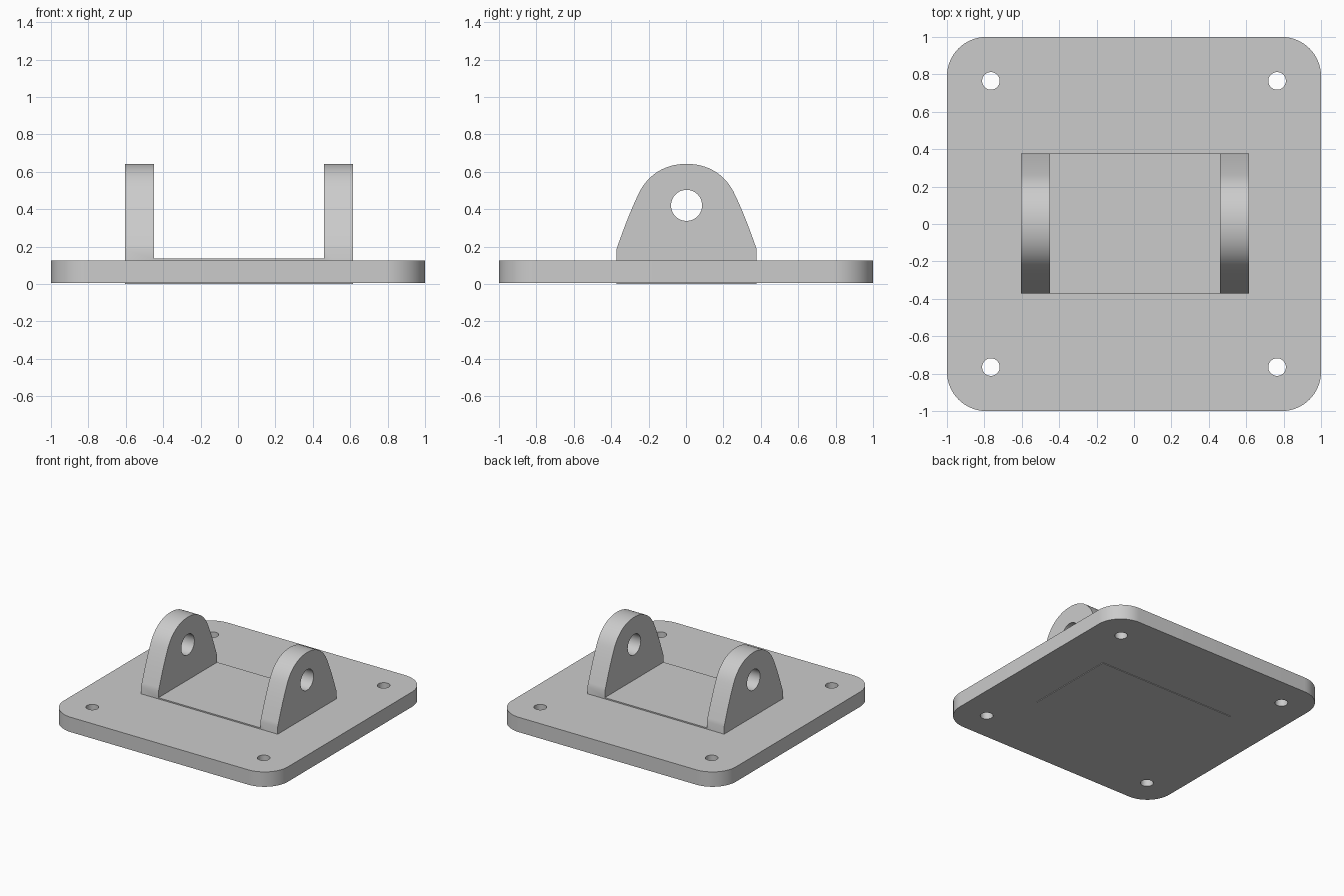
import bpy, bmesh, math
from mathutils import Vector, Matrix
from mathutils.geometry import interpolate_bezier

if "Cube" in bpy.data.objects:
    bpy.data.objects.remove(bpy.data.objects["Cube"])

grey = bpy.data.materials.new("plain grey")
grey.diffuse_color = (0.6, 0.6, 0.6, 1)
grey.use_nodes = True
grey.node_tree.nodes["Principled BSDF"].inputs["Base Color"].default_value = grey.diffuse_color


def extrude_outline(name, points, vector):
    """Solid made by pushing a closed outline along a vector."""
    bm = bmesh.new()
    face = bm.faces.new([bm.verts.new(p) for p in points])
    out = bmesh.ops.extrude_face_region(bm, geom=[face])["geom"]
    bmesh.ops.translate(bm, vec=vector,
                        verts=[g for g in out if isinstance(g, bmesh.types.BMVert)])
    bmesh.ops.recalc_face_normals(bm, faces=bm.faces)
    mesh = bpy.data.meshes.new(name)
    bm.to_mesh(mesh)
    bm.free()
    mesh.materials.append(grey)
    obj = bpy.data.objects.new(name, mesh)
    bpy.context.collection.objects.link(obj)
    return obj


def cut(obj, cutter):
    """Subtract the cutter, then remove it."""
    bpy.context.view_layer.objects.active = obj
    mod = obj.modifiers.new("cut", "BOOLEAN")
    mod.operation = "DIFFERENCE"
    mod.solver = "EXACT"
    mod.object = cutter
    bpy.ops.object.modifier_apply(modifier=mod.name)
    bpy.data.objects.remove(cutter)


def cylinder(radius, depth, location, rotation=(0, 0, 0)):
    bpy.ops.mesh.primitive_cylinder_add(vertices=48, radius=radius, depth=depth,
                                        location=location, rotation=rotation)
    obj = bpy.context.object
    obj.data.materials.append(grey)
    obj.hide_render = True
    return obj


def smooth(obj):
    bpy.ops.object.select_all(action="DESELECT")
    obj.select_set(True)
    bpy.context.view_layer.objects.active = obj
    bpy.ops.object.shade_smooth_by_angle(angle=math.radians(20))


# Base plate with rounded corners
R, STEPS = 0.21, 16
outline = []
for i, (sx, sy) in enumerate([(1, 1), (-1, 1), (-1, -1), (1, -1)]):
    for k in range(STEPS + 1):
        a = math.pi / 2 * (i + k / STEPS)
        outline.append((sx * (1 - R) + R * math.cos(a),
                        sy * (1 - R) + R * math.sin(a), 0.005))
plate = extrude_outline("base_plate", outline, (0, 0, 0.12))

# Four screw holes
for x in (-0.765, 0.765):
    for y in (-0.765, 0.765):
        cut(plate, cylinder(0.047, 1, (x, y, 0)))
smooth(plate)

# Clevis bracket: arched side profile run across the full width
X0, X1, YC = -0.605, 0.615, 0.003
curves = [((0, .642), (.11, .642), (.20, .59), (.25, .495)),
          ((.25, .495), (.295, .405), (.335, .30), (.375, .185))]
half = []
for p0, h0, h1, p1 in curves:
    half += interpolate_bezier(*(Vector((0, y, z)) for y, z in (p0, h0, h1, p1)), 14)[:-1]
half += [Vector((0, .375, .185)), Vector((0, .375, 0))]
profile = half + [Vector((0, -p.y, p.z)) for p in reversed(half[1:])]
bracket = extrude_outline("clevis_bracket",
                          [p + Vector((X0, YC, 0)) for p in profile], (X1 - X0, 0, 0))

# Channel between the two lugs, leaving a thin floor above the plate
channel = extrude_outline("channel_cutter", [(-.45, -1, .135), (.46, -1, .135),
                                             (.46, 1, .135), (-.45, 1, .135)], (0, 0, 1))
channel.hide_render = True
cut(bracket, channel)

# Pin hole through both lugs
cut(bracket, cylinder(0.083, 3, (0, YC, 0.42), (0, math.pi / 2, 0)))
smooth(bracket)
